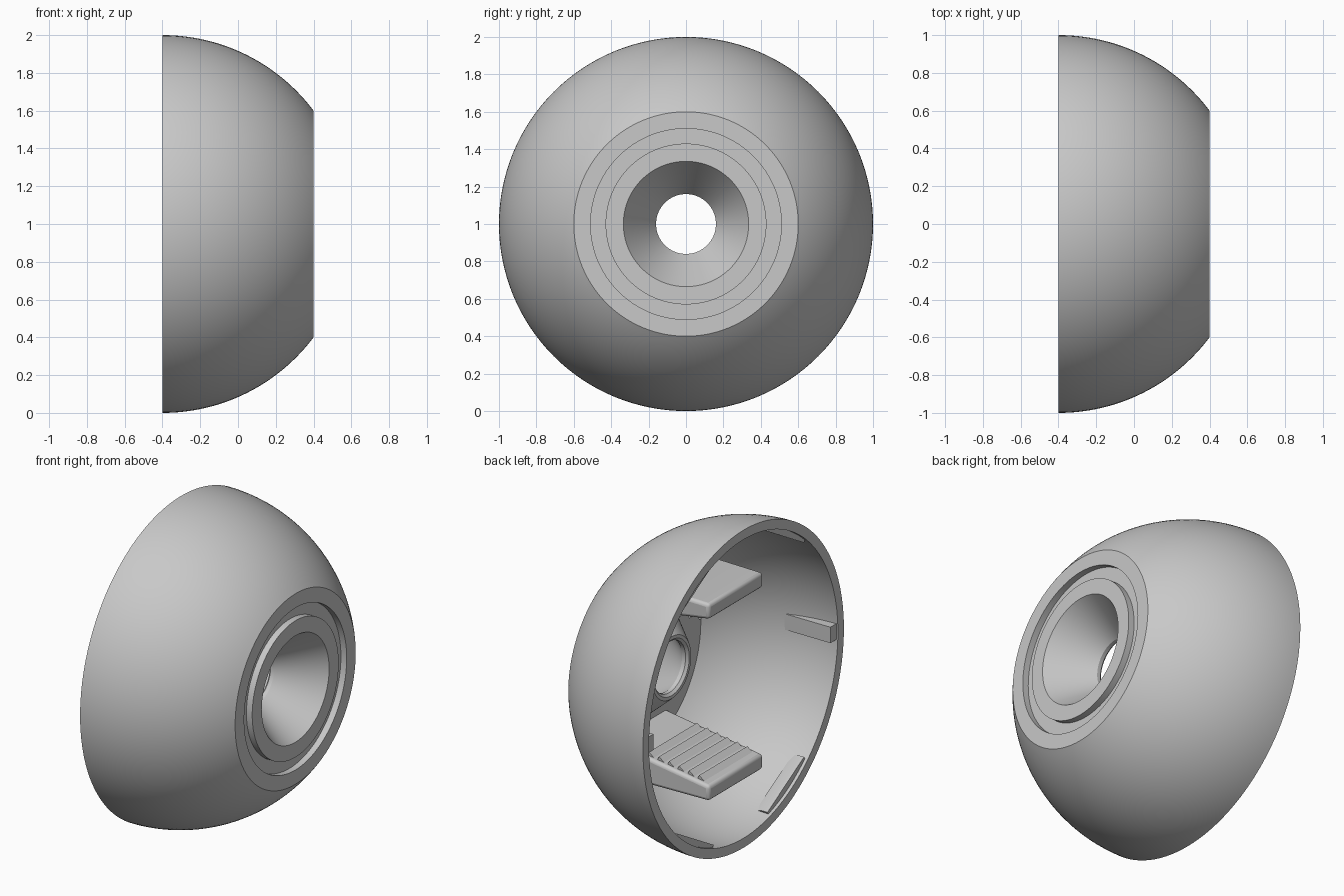
import bpy, bmesh, math
from mathutils import Matrix, Vector

cube = bpy.data.objects.get("Cube")
if cube:
    bpy.data.objects.remove(cube, do_unlink=True)

grey = bpy.data.materials.new("plain grey")
grey.use_nodes = True
colour = (0.58, 0.58, 0.58, 1)
grey.diffuse_color = colour
grey.node_tree.nodes["Principled BSDF"].inputs["Base Color"].default_value = colour

# The dome is a slice of a unit sphere centred on the middle of its open rim
CENTRE = Matrix.Translation((-0.4, 0, 1))
INNER = 0.94


def finish(bm, name, bevel=0.0):
    bmesh.ops.recalc_face_normals(bm, faces=bm.faces)
    mesh = bpy.data.meshes.new(name)
    bm.to_mesh(mesh)
    bm.free()
    mesh.materials.append(grey)
    obj = bpy.data.objects.new(name, mesh)
    bpy.context.collection.objects.link(obj)
    obj.matrix_world = CENTRE
    if bevel:
        mod = obj.modifiers.new("rounded edges", "BEVEL")
        mod.width, mod.segments, mod.limit_method = bevel, 3, "ANGLE"
        mod.angle_limit = math.radians(60)
    bpy.ops.object.select_all(action="DESELECT")
    obj.select_set(True)
    bpy.context.view_layer.objects.active = obj
    bpy.ops.object.shade_smooth_by_angle(angle=math.radians(30))
    return obj


def lathe(name, profile, steps=128):
    """Turn a closed (x, radius) profile around the x axis."""
    bm = bmesh.new()
    rings = []
    for i in range(steps):
        a = math.tau * i / steps
        rings.append([bm.verts.new((x, r * math.cos(a), r * math.sin(a))) for x, r in profile])
    n = len(profile)
    for i in range(steps):
        a, b = rings[i], rings[(i + 1) % steps]
        for j in range(n):
            k = (j + 1) % n
            bm.faces.new((a[j], a[k], b[k], b[j]))
    return finish(bm, name)


def arc(radius, x0, x1, n=32):
    a0, a1 = math.asin(x0 / radius), math.asin(x1 / radius)
    angles = [a0 + (a1 - a0) * i / n for i in range(n + 1)]
    return [(radius * math.sin(a), radius * math.cos(a)) for a in angles]


def prism(name, outline, half_width, bevel=0.0, turn=0.0):
    """Extrude an (x, z) outline along y, then turn it about the x axis."""
    bm = bmesh.new()
    face = bm.faces.new([bm.verts.new((x, -half_width, z)) for x, z in outline])
    ext = bmesh.ops.extrude_face_region(bm, geom=[face])
    new = [v for v in ext["geom"] if isinstance(v, bmesh.types.BMVert)]
    bmesh.ops.translate(bm, verts=new, vec=(0, 2 * half_width, 0))
    bm.transform(Matrix.Rotation(turn, 4, "X"))
    return finish(bm, name, bevel)


# Shell: outer dome, grooved end face, countersunk bore, tapered boss, inner dome
end_face = [(0.8, 0.51), (0.76, 0.51), (0.76, 0.43), (0.8, 0.43), (0.8, 0.335)]
bore = [(0.54, 0.16), (0.515, 0.16), (0.5, 0.175)]
boss = [(0.5, 0.195), (0.515, 0.21), (0.72, 0.39)]
lathe("dome_shell", arc(1, 0, 0.8) + end_face + bore + boss + arc(INNER, 0.72, 0))

# Tapered gripping tabs with toothed inner faces
TIP, ROOT = 0.05, 0.74
for side, turn in (("upper", 0), ("lower", math.pi)):
    tab = [(TIP, 0.525), (ROOT, 0.42), (ROOT, 0.6), (0.66, 0.63), (TIP, 0.62)]
    prism(side + "_tab", tab, 0.27, 0.02, turn)
    for i in range(6):
        x = 0.09 + 0.07 * i
        z = 0.525 - (x - TIP) * 0.152
        tooth = [(x, z + 0.01), (x + 0.05, z - 0.03), (x + 0.07, z + 0.01)]
        prism(f"{side}_tab_tooth_{i + 1}", tooth, 0.24, 0, turn)

# Alignment ribs on both sides, and snap lugs between them and the tabs
rib = [(0.01, 0.88), (0.34, 0.88), (0.34, 0.92), (0.01, 0.96)]
lug = [(0.02, 0.95), (0.02, 0.9), (0.06, 0.9), (0.11, 0.92), (0.11, 0.95)]
for side, sign in (("left", 1), ("right", -1)):
    prism(side + "_rib", rib, 0.05, 0, sign * math.pi / 2)
    for level, degrees in (("upper", 30), ("lower", 150)):
        prism(f"{side}_{level}_lug", lug, 0.21, 0, sign * math.radians(degrees))
